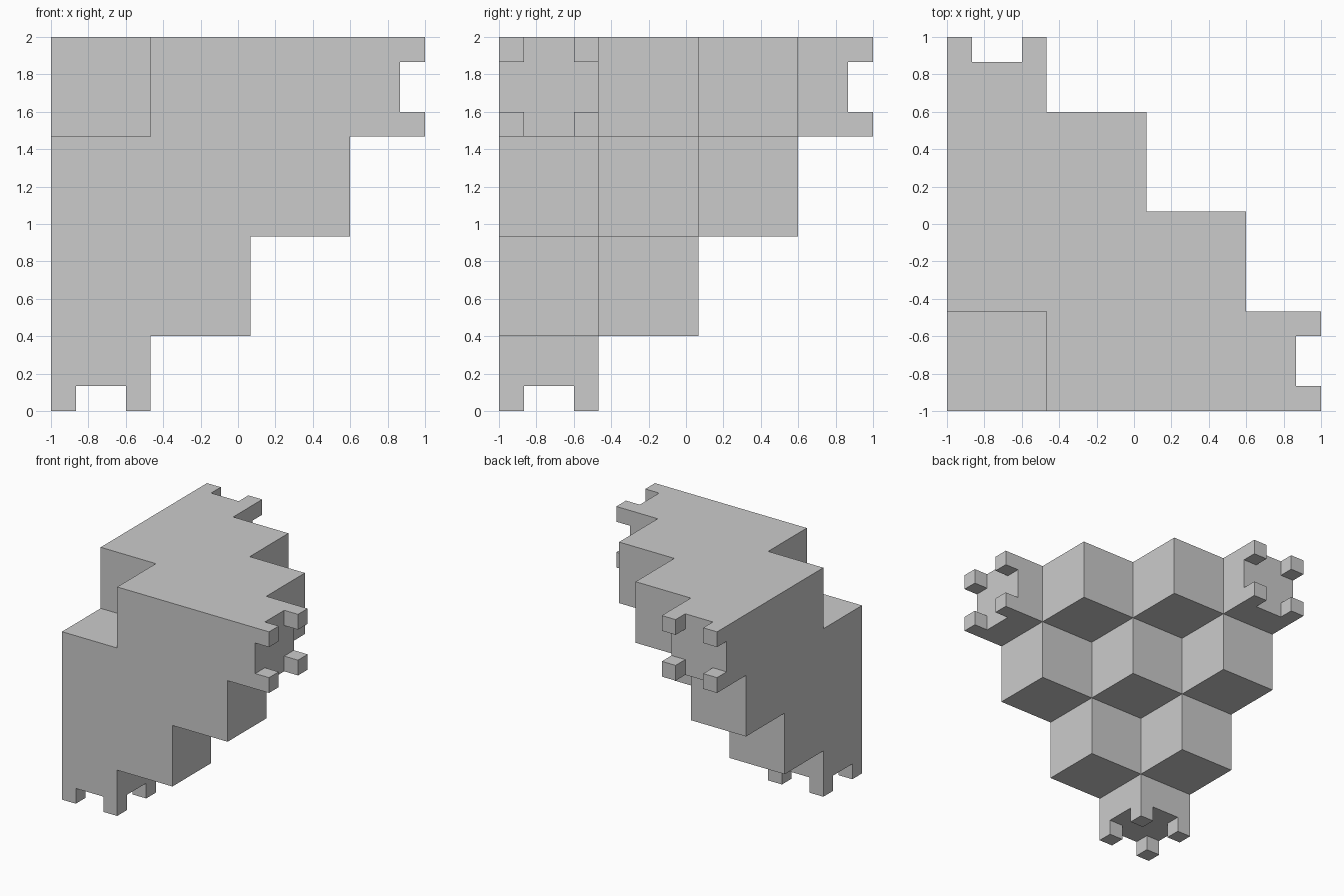
import bpy, bmesh, math
from mathutils import Vector

if "Cube" in bpy.data.objects:
    bpy.data.objects.remove(bpy.data.objects["Cube"])

N = 15             # fine cells along each side
U = 2.0 / N        # fine cell size; one big cube is four cells


def filled(c):
    """Cells counted from the left-front-top corner: a stepped corner stack."""
    if min(c) < 0 or max(c) >= N:
        return False
    big = [v // 4 for v in c]
    if sum(big) > 3 or sum(big) == 0:      # staircase limit, missing corner cube
        return False
    if max(c) == N - 1:                    # tips end in four corner pegs
        return all(v % 4 in (0, 3) for v in c if v != N - 1)
    return True


def place(p):
    return Vector((-1 + p[0] * U, -1 + p[1] * U, 2 - p[2] * U))


bm = bmesh.new()
verts = {}


def vert(p):
    if p not in verts:
        verts[p] = bm.verts.new(place(p))
    return verts[p]


# Skin only the outer faces of the stack
cells = [(i, j, k) for i in range(N) for j in range(N) for k in range(N)
         if filled((i, j, k))]
for c in cells:
    for axis in range(3):
        for side in (0, 1):
            n = list(c)
            n[axis] += 2 * side - 1
            if filled(n):
                continue
            quad = []
            for a, b in ((0, 0), (1, 0), (1, 1), (0, 1)):
                p = list(c)
                p[axis] += side
                p[(axis + 1) % 3] += a
                p[(axis + 2) % 3] += b
                quad.append(vert(tuple(p)))
            # z is mirrored by place(), so the winding is flipped on side 1
            bm.faces.new(quad[::-1] if side else quad)

# Merge coplanar cells into clean flat faces
bmesh.ops.dissolve_limit(bm, angle_limit=math.radians(1),
                         verts=bm.verts[:], edges=bm.edges[:])
bmesh.ops.recalc_face_normals(bm, faces=bm.faces[:])

mesh = bpy.data.meshes.new("stepped_block")
bm.to_mesh(mesh)
bm.free()
block = bpy.data.objects.new("stepped_block", mesh)
bpy.context.collection.objects.link(block)
